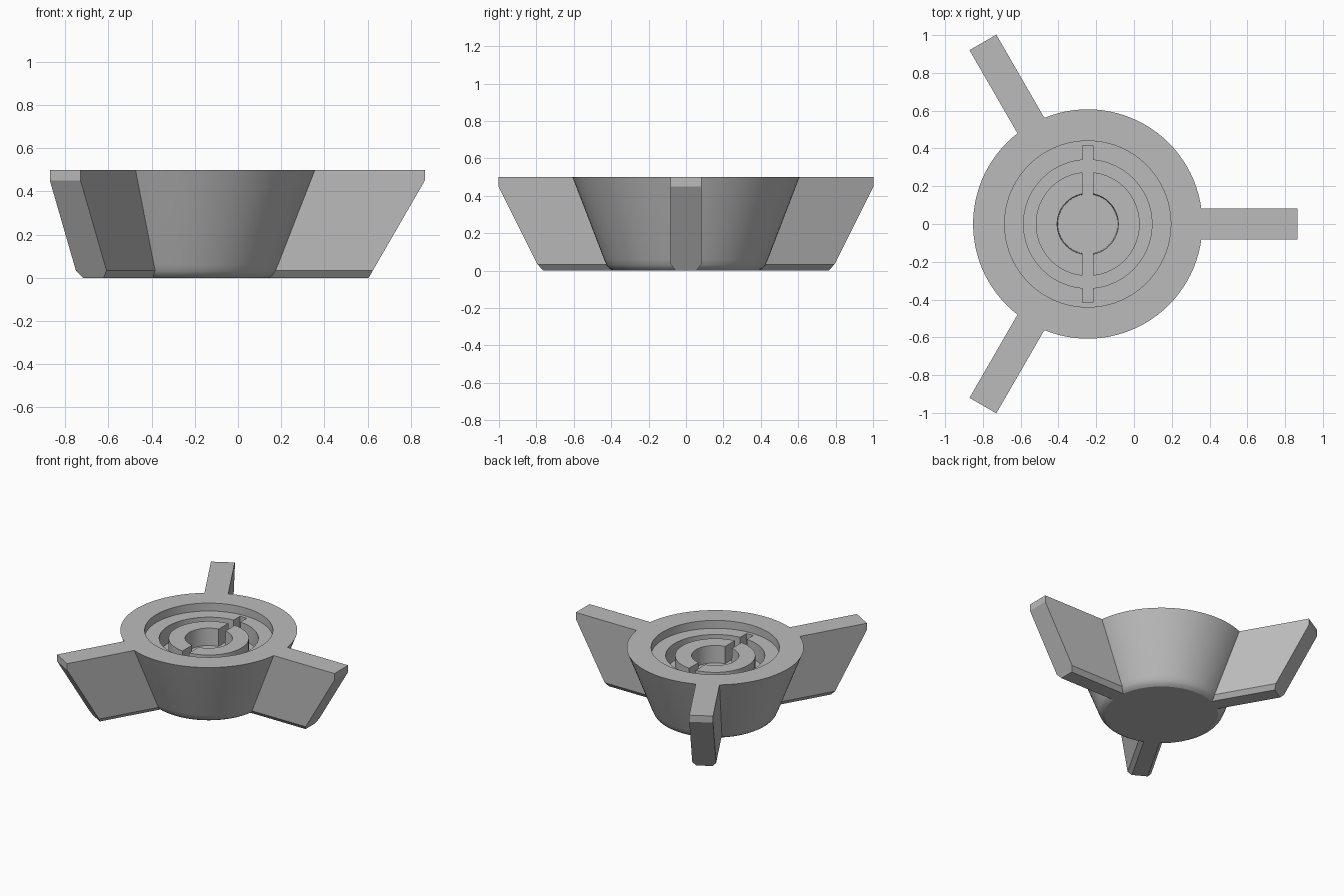
import bpy, bmesh, math
from mathutils import Matrix

if "Cube" in bpy.data.objects:
    bpy.data.objects.remove(bpy.data.objects["Cube"])

AXIS_X = -0.245          # hub axis; the arms put the bounding box centre at 0
TOP, LEDGE, FLOOR = 0.5, 0.44, 0.31

grey = bpy.data.materials.new("plain grey")
grey.use_nodes = True
colour = (0.5, 0.5, 0.5, 1)
grey.diffuse_color = colour
grey.node_tree.nodes["Principled BSDF"].inputs["Base Color"].default_value = colour


def make_object(name, bm):
    bmesh.ops.recalc_face_normals(bm, faces=bm.faces)
    mesh = bpy.data.meshes.new(name)
    bm.to_mesh(mesh)
    bm.free()
    mesh.materials.append(grey)
    obj = bpy.data.objects.new(name, mesh)
    bpy.context.collection.objects.link(obj)
    return obj


def lathe(name, profile, steps=96):
    bm = bmesh.new()
    verts = [bm.verts.new((r, 0, z)) for r, z in profile]
    edges = [bm.edges.new(pair) for pair in zip(verts, verts[1:])]
    bmesh.ops.spin(bm, geom=verts + edges, axis=(0, 0, 1), cent=(0, 0, 0),
                   angle=math.tau, steps=steps, use_duplicate=False)
    bmesh.ops.remove_doubles(bm, verts=bm.verts, dist=0.0005)
    bmesh.ops.transform(bm, matrix=Matrix.Translation((AXIS_X, 0, 0)), verts=bm.verts)
    return make_object(name, bm)


def combine(target, other, operation):
    mod = target.modifiers.new(operation.lower(), "BOOLEAN")
    mod.operation, mod.solver, mod.object = operation, "EXACT", other
    bpy.context.view_layer.objects.active = target
    bpy.ops.object.modifier_apply(modifier=mod.name)
    bpy.data.objects.remove(other)


def arm(angle):
    # Stack of rectangular sections: inner end, outer end, half width, height
    sections = [(0.25, 0.85, 0.055, 0), (0.27, 0.869, 0.082, 0.033),
                (0.47, 1.11, 0.082, 0.45), (0.5, 1.11, 0.082, TOP)]
    bm = bmesh.new()
    rings = [[bm.verts.new(p) for p in ((a, -w, z), (b, -w, z), (b, w, z), (a, w, z))]
             for a, b, w, z in sections]
    for low, high in zip(rings, rings[1:]):
        for i in range(4):
            j = (i + 1) % 4
            bm.faces.new((low[i], low[j], high[j], high[i]))
    bm.faces.new(rings[0])
    bm.faces.new(rings[-1])
    place = Matrix.Translation((AXIS_X, 0, 0)) @ Matrix.Rotation(angle, 4, "Z")
    bmesh.ops.transform(bm, matrix=place, verts=bm.verts)
    return make_object("arm", bm)


# Tapered hub with a sunken ledge, a ring groove and a centre hole
hub = lathe("three_armed_hub", [
    (0, 0), (0.39, 0), (0.41, 0.012), (0.425, 0.03), (0.438, 0.06), (0.607, TOP),
    (0.44, TOP), (0.44, LEDGE), (0.34, LEDGE), (0.34, FLOOR),
    (0.275, FLOOR), (0.275, LEDGE), (0.162, LEDGE), (0.158, FLOOR), (0, FLOOR)])

# Straight slot across the centre
bm = bmesh.new()
bmesh.ops.create_cube(bm, size=1, matrix=Matrix.Translation((AXIS_X, 0, FLOOR + 0.08))
                      @ Matrix.Diagonal((0.056, 0.83, 0.16, 1)))
combine(hub, make_object("slot_cutter", bm), "DIFFERENCE")

# Three arms, evenly spaced
for k in range(3):
    combine(hub, arm(k * math.tau / 3), "UNION")

bpy.ops.object.select_all(action="DESELECT")
hub.select_set(True)
bpy.context.view_layer.objects.active = hub
bpy.ops.object.shade_smooth_by_angle(angle=math.radians(25))
